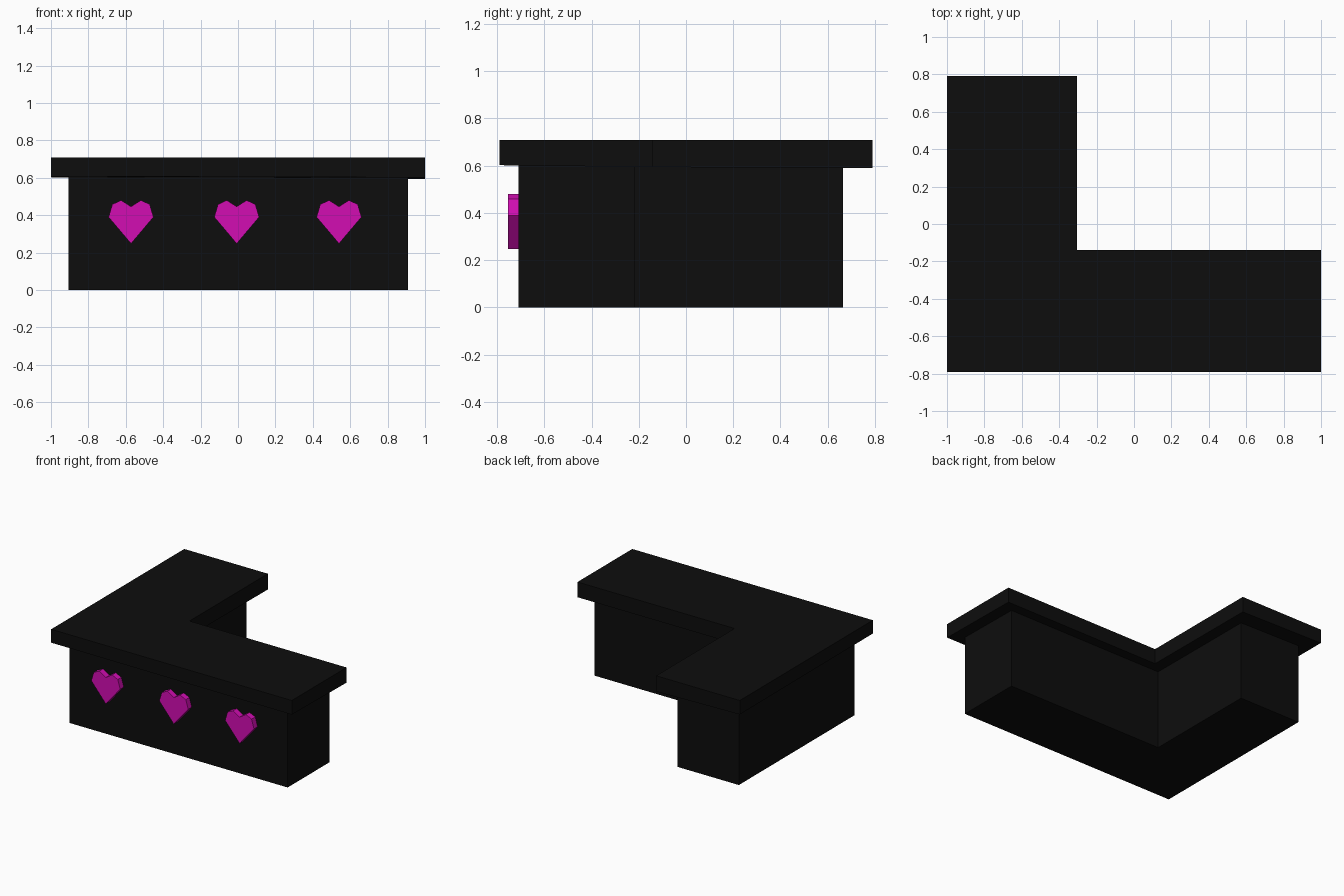
import bpy, bmesh

if "Cube" in bpy.data.objects:
    bpy.data.objects.remove(bpy.data.objects["Cube"])


def material(name, color):
    m = bpy.data.materials.new(name)
    m.diffuse_color = (*color, 1)
    m.use_nodes = True
    m.node_tree.nodes["Principled BSDF"].inputs["Base Color"].default_value = m.diffuse_color
    return m


def prism(name, bottom, offset, mat):
    """Extrude a polygon along offset into a closed solid."""
    bm = bmesh.new()
    face = bm.faces.new([bm.verts.new(p) for p in bottom])
    ext = bmesh.ops.extrude_face_region(bm, geom=[face], use_keep_orig=True)
    top = [g for g in ext["geom"] if isinstance(g, bmesh.types.BMVert)]
    bmesh.ops.translate(bm, verts=top, vec=offset)
    bmesh.ops.recalc_face_normals(bm, faces=bm.faces)
    mesh = bpy.data.meshes.new(name)
    bm.to_mesh(mesh)
    bm.free()
    mesh.materials.append(mat)
    obj = bpy.data.objects.new(name, mesh)
    bpy.context.collection.objects.link(obj)
    return obj


def ell(x0, x1, y0, y1, xi, yi):
    """L-shaped outline with inner corner (xi, yi)."""
    return [(x0, y0), (x1, y0), (x1, yi), (xi, yi), (xi, y1), (x0, y1)]


black = material("black", (0.004, 0.004, 0.004))
magenta = material("magenta", (0.65, 0.004, 0.45))

# Counter body
body = ell(-0.905, 0.91, -0.71, 0.665, -0.395, -0.215)
prism("counter_body", [(x, y, 0) for x, y in body], (0, 0, 0.615), black)

# Overhanging countertop, with a slightly uneven underside
outline = ell(-1, 1, -0.79, 0.79, -0.305, -0.14)
top = prism("countertop", [(x, y, 0.6) for x, y in outline], (0, 0, 0.108), black)
under = [0.608, 0.602, 0.594, 0.594, 0.59, 0.603]
for v in top.data.vertices:
    if v.co.z < 0.65:
        i = min(range(6), key=lambda k: (v.co.x - outline[k][0]) ** 2 + (v.co.y - outline[k][1]) ** 2)
        v.co.z = under[i]

# Hearts on the front
half = [(0, 0.248), (0.12, 0.39), (0.10, 0.458), (0.053, 0.48), (0, 0.446)]
heart = half + [(-x, z) for x, z in half[-2:0:-1]]
for n, cx in enumerate((-0.572, -0.007, 0.54)):
    prism(f"heart_{n + 1}", [(cx + x, -0.753, z) for x, z in heart], (0, 0.05, 0), magenta)
